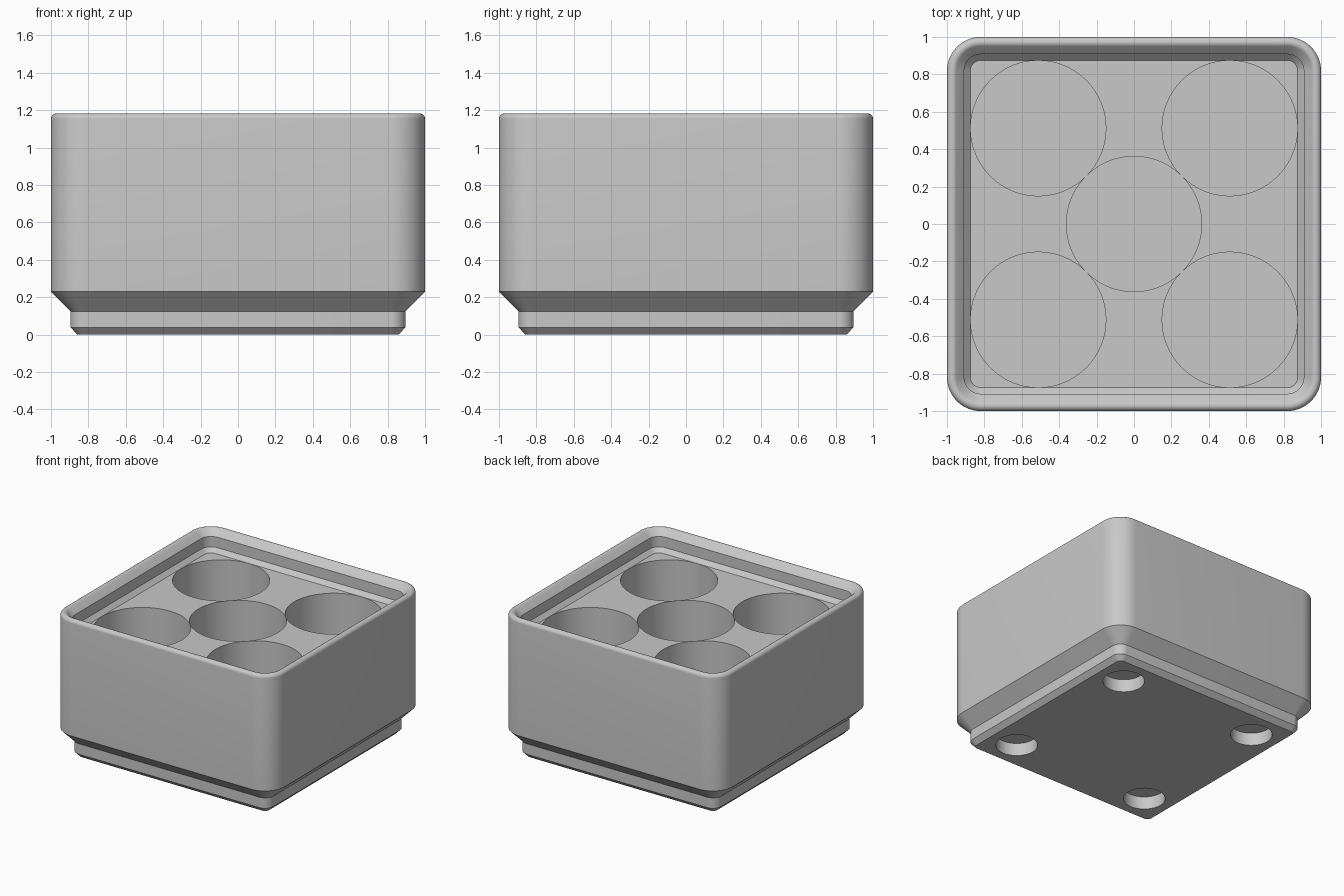
import bpy, bmesh, math
from mathutils import Matrix

cube = bpy.data.objects.get("Cube")
if cube:
    bpy.data.objects.remove(cube, do_unlink=True)

CORNER = 0.181      # corner radius at full width
STEPS = 14          # segments per rounded corner

grey = bpy.data.materials.new("light grey")
grey.use_nodes = True
grey.diffuse_color = (0.58, 0.58, 0.58, 1)
grey.node_tree.nodes["Principled BSDF"].inputs["Base Color"].default_value = grey.diffuse_color


def new_object(name, bm):
    bmesh.ops.recalc_face_normals(bm, faces=bm.faces)
    mesh = bpy.data.meshes.new(name)
    bm.to_mesh(mesh)
    bm.free()
    mesh.materials.append(grey)
    obj = bpy.data.objects.new(name, mesh)
    bpy.context.collection.objects.link(obj)
    return obj


def rounded_square(bm, half, z):
    """Ring of vertices, its corners concentric with the outer wall corners."""
    radius = CORNER - (1 - half)
    ring = []
    for corner in range(4):
        for step in range(STEPS + 1):
            a = math.pi / 2 * (corner + step / STEPS)
            mid = math.pi / 2 * (corner + 0.5)
            cx = math.copysign(1 - CORNER, math.cos(mid))
            cy = math.copysign(1 - CORNER, math.sin(mid))
            ring.append(bm.verts.new((cx + radius * math.cos(a), cy + radius * math.sin(a), z)))
    return ring


# Stepped foot, wall, rounded rim and stacking lip, as (half width, height)
profile = [(0.858, 0), (0.896, 0.039), (0.896, 0.125), (1, 0.23)]
for i in range(10):
    a = math.radians(15 * i)
    profile.append((0.971 + 0.029 * math.cos(a), 1.154 + 0.029 * math.sin(a)))
profile += [(0.908, 1.132), (0.908, 1.046), (0.875, 1.012)]

bm = bmesh.new()
rings = [rounded_square(bm, h, z) for h, z in profile]
for low, high in zip(rings, rings[1:]):
    n = len(low)
    for i in range(n):
        j = (i + 1) % n
        bm.faces.new((low[i], low[j], high[j], high[i]))
bm.faces.new(rings[0][::-1])
bm.faces.new(rings[-1])
box = new_object("storage_box", bm)


# Round pockets in the top and magnet holes in the foot
def cylinder(bm, x, y, radius, bottom, top, sides):
    bmesh.ops.create_cone(bm, cap_ends=True, segments=sides, radius1=radius, radius2=radius,
                          depth=top - bottom,
                          matrix=Matrix.Translation((x, y, (bottom + top) / 2)))


bm = bmesh.new()
cylinder(bm, 0, 0, 0.3615, 0.34, 1.1, 96)
for sx in (-1, 1):
    for sy in (-1, 1):
        cylinder(bm, sx * 0.512, sy * 0.512, 0.3615, 0.34, 1.1, 96)
        cylinder(bm, sx * 0.627, sy * 0.627, 0.157, -0.1, 0.105, 48)
cutter = new_object("hole_cutter", bm)
cutter.hide_render = True

cut = box.modifiers.new("holes", 'BOOLEAN')
cut.operation = 'DIFFERENCE'
cut.solver = 'EXACT'
cut.object = cutter

bpy.ops.object.select_all(action='DESELECT')
box.select_set(True)
bpy.context.view_layer.objects.active = box
bpy.ops.object.modifier_apply(modifier=cut.name)
bpy.data.objects.remove(cutter, do_unlink=True)
bpy.ops.object.shade_smooth_by_angle(angle=math.radians(25))
